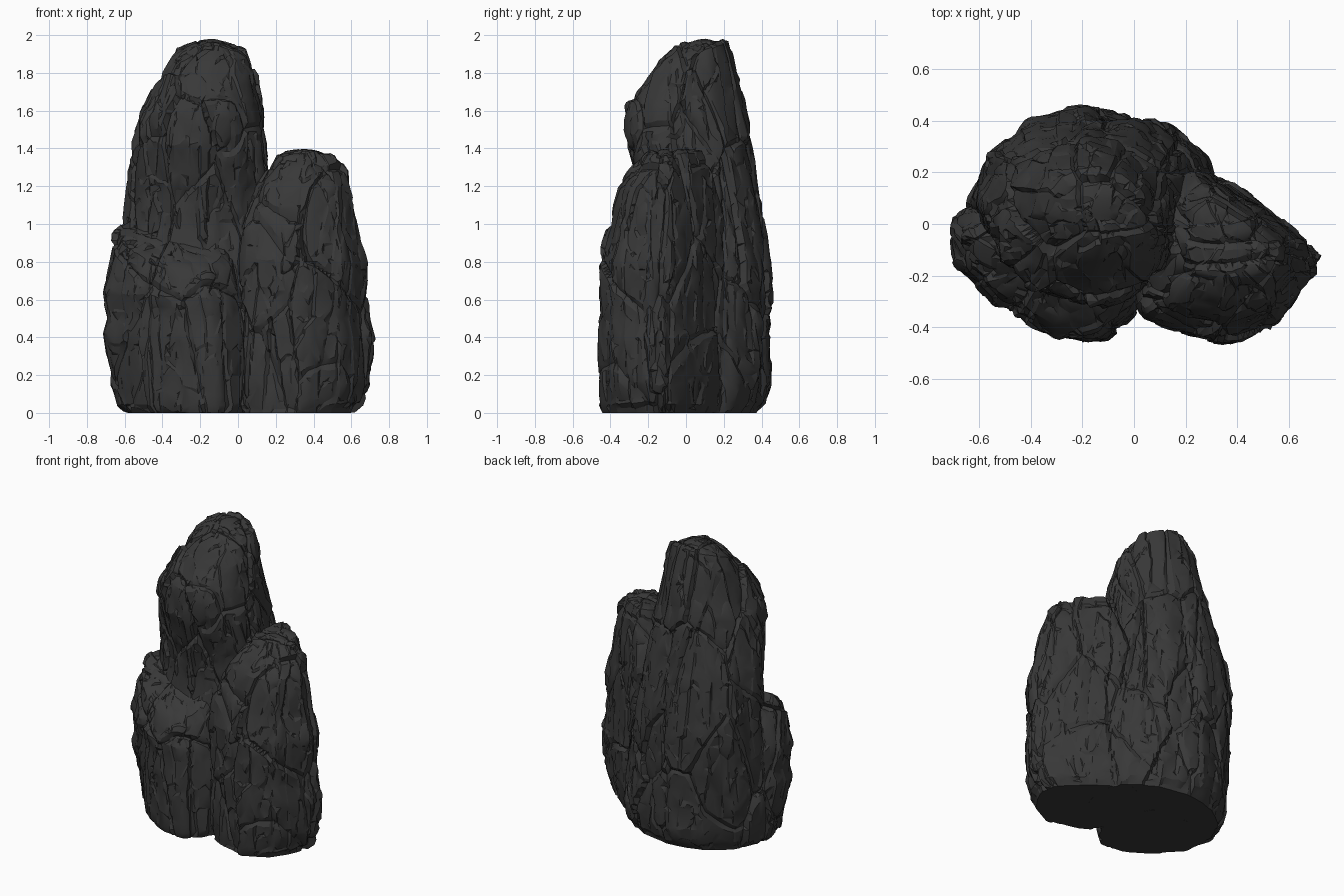
import bpy
import bmesh
import math
import random
from mathutils import Vector, kdtree

random.seed(11)

if "Cube" in bpy.data.objects:
    bpy.data.objects.remove(bpy.data.objects["Cube"])

rock = bpy.data.materials.new("dark_rock")
rock.use_nodes = True
colour = (0.040, 0.040, 0.040, 1)
rock.diffuse_color = colour
rock.node_tree.nodes["Principled BSDF"].inputs["Base Color"].default_value = colour

AROUND = 200   # points in each ring
STEP = 0.014   # ring spacing


def resample(outline, count):
    """Even points along a closed outline, with its corners a little rounded."""
    pts = [Vector(p) for p in outline]
    edges = list(zip(pts, pts[1:] + pts[:1]))
    total = sum((b - a).length for a, b in edges)
    out = []
    for i in range(count):
        d = total * i / count
        for a, b in edges:
            length = (b - a).length
            if d <= length:
                out.append(a.lerp(b, d / length))
                break
            d -= length
    for _ in range(4):
        out = [(out[i - 1] + out[i] + out[(i + 1) % count]) / 3 for i in range(count)]
    return out


def bounds_at(levels, z):
    for low, high in zip(levels, levels[1:]):
        if z <= high[0]:
            t = (z - low[0]) / (high[0] - low[0])
            return [a + (b - a) * t for a, b in zip(low[1:], high[1:])]
    return levels[-1][1:]


def spread(size):
    return Vector([random.uniform(-size, size) for _ in range(3)])


class Plates:
    """Broken plates: each has its own step and slope, with a crack along its rim."""

    def __init__(self, across, upright, height, tilt, crack):
        self.scale = Vector((across, across, upright))
        self.crack = crack
        count = int(4.2 * across * across * upright)
        self.tree = kdtree.KDTree(count)
        for i in range(count):
            self.tree.insert((Vector((0, 0, 1)) + spread(1.06)) * self.scale, i)
        self.tree.balance()
        self.steps = [random.uniform(-height, height) for _ in range(count)]
        self.slopes = [spread(tilt) for _ in range(count)]

    def offset(self, p):
        q = p * self.scale
        q += Vector((math.sin(q.y * 2.1), math.sin(q.z * 1.7), math.sin(q.x * 1.9))) * 0.12
        (site, i, near), (_, _, far) = self.tree.find_n(q, 2)
        groove = max(0, 1 - (far - near) / 0.08)
        return self.steps[i] + (q - site).dot(self.slopes[i]) - self.crack * groove


# Large plates, upright columns and small chips
layers = [Plates(4.5, 2.2, 0.013, 0.016, 0.016),
          Plates(13, 2.6, 0.007, 0.007, 0.006),
          Plates(15, 11, 0.003, 0.005, 0)]


def pillar(name, outline, levels, lean, fade, dome):
    ring_shape = resample(outline, AROUND)
    top = levels[-1][0]
    rows = int(top / STEP)
    bm = bmesh.new()
    rings = []

    def add_ring(z, box, shrink, lift):
        x0, x1, y0, y1 = box
        cx, cy = (x0 + x1) / 2, (y0 + y1) / 2
        slope = max(0, (z - fade) / (top - fade))
        ring = []
        for u in ring_shape:
            dx, dy = u.x * shrink * (x1 - x0) / 2, u.y * shrink * (y1 - y0) / 2
            rise = slope * (lean[0] * dx + lean[1] * dy) + lift
            ring.append(bm.verts.new((cx + dx, cy + dy, z + rise)))
        rings.append(ring)

    # Wall rings, then shrinking rings that close the broken top
    for r in range(rows + 1):
        z = top * r / rows
        add_ring(z, bounds_at(levels, z), 1, 0)
    for r in range(1, 15):
        s = 1 - r / 15
        add_ring(top, levels[-1][1:], s, dome * (1 - s * s))
    for a, b in zip(rings, rings[1:]):
        for i in range(AROUND):
            j = (i + 1) % AROUND
            bm.faces.new((a[i], a[j], b[j], b[i]))
    bm.faces.new(rings[-1])
    bm.faces.new(rings[0][::-1])
    bm.normal_update()

    # Break the surface, keeping the foot flat on the floor
    moves = [v.normal * (sum(layer.offset(v.co) for layer in layers) - 0.004)
             for v in bm.verts]
    for v, move in zip(bm.verts, moves):
        on_floor = v.co.z < 0.001
        v.co += move
        v.co.z = 0 if on_floor else min(max(v.co.z, 0.002), 2)

    mesh = bpy.data.meshes.new(name)
    bm.to_mesh(mesh)
    bm.free()
    mesh.materials.append(rock)
    obj = bpy.data.objects.new(name, mesh)
    bpy.context.collection.objects.link(obj)
    bpy.ops.object.select_all(action="DESELECT")
    obj.select_set(True)
    bpy.context.view_layer.objects.active = obj
    chip = obj.modifiers.new("chip", "DECIMATE")
    chip.ratio = 0.16
    bpy.ops.object.modifier_apply(modifier="chip")
    bpy.ops.object.shade_smooth_by_angle(angle=math.radians(22))


# Levels are (height, x min, x max, y min, y max)
round_plan = [(math.cos(a), math.sin(a)) for a in (math.tau * i / 12 for i in range(12))]
pillar("tall_pillar", round_plan, [
    (0, -.58, .34, -.30, .38), (.05, -.62, .36, -.34, .43), (.15, -.64, .37, -.36, .46),
    (.5, -.65, .33, -.34, .46), (.8, -.63, .28, -.27, .45), (1.0, -.61, .23, -.24, .425),
    (1.15, -.59, .20, -.25, .405), (1.3, -.58, .18, -.29, .38), (1.42, -.56, .165, -.33, .36),
    (1.55, -.54, .14, -.33, .33), (1.64, -.49, .12, -.32, .305), (1.73, -.45, .10, -.27, .28),
    (1.82, -.42, .09, -.21, .25), (1.9, -.36, .06, -.16, .22)],
    (0, 0.3), 1.6, 0.08)

wedge_plan = [(1, -.27), (.89, .1), (.4, .52), (-.35, 1), (-.81, .72),
              (-1, 0), (-.81, -.72), (-.4, -.89), (.08, -1), (.62, -.8)]
pillar("left_pillar", wedge_plan, [
    (0, -.02, .61, -.44, .24), (.04, -.04, .67, -.455, .25), (.15, -.04, .715, -.46, .25),
    (.4, -.04, .715, -.455, .25), (.5, -.04, .69, -.45, .25), (.8, -.03, .715, -.45, .23),
    (.95, -.01, .67, -.42, .21), (1.1, .05, .645, -.405, .19), (1.2, .1, .62, -.375, .16),
    (1.29, .16, .59, -.31, .13), (1.37, .2, .52, -.24, .09)],
    (0, 0.08), 1.2, 0.03)

stump_plan = [(1, -.5), (1, .6), (.5, 1), (-.5, 1), (-1, .6), (-.96, 0),
              (-.5, -.58), (.1, -.96), (.55, -1)]
pillar("front_stump", stump_plan, [
    (0, -.58, .03, -.44, .12), (.04, -.63, .05, -.455, .14), (.2, -.67, .05, -.455, .15),
    (.42, -.71, .05, -.455, .15), (.5, -.69, .04, -.45, .15), (.64, -.715, .02, -.455, .14),
    (.72, -.69, .0, -.44, .12), (.84, -.66, -.03, -.42, .06), (.9, -.63, -.07, -.39, .02)],
    (0, 0.7), .6, 0.03)
